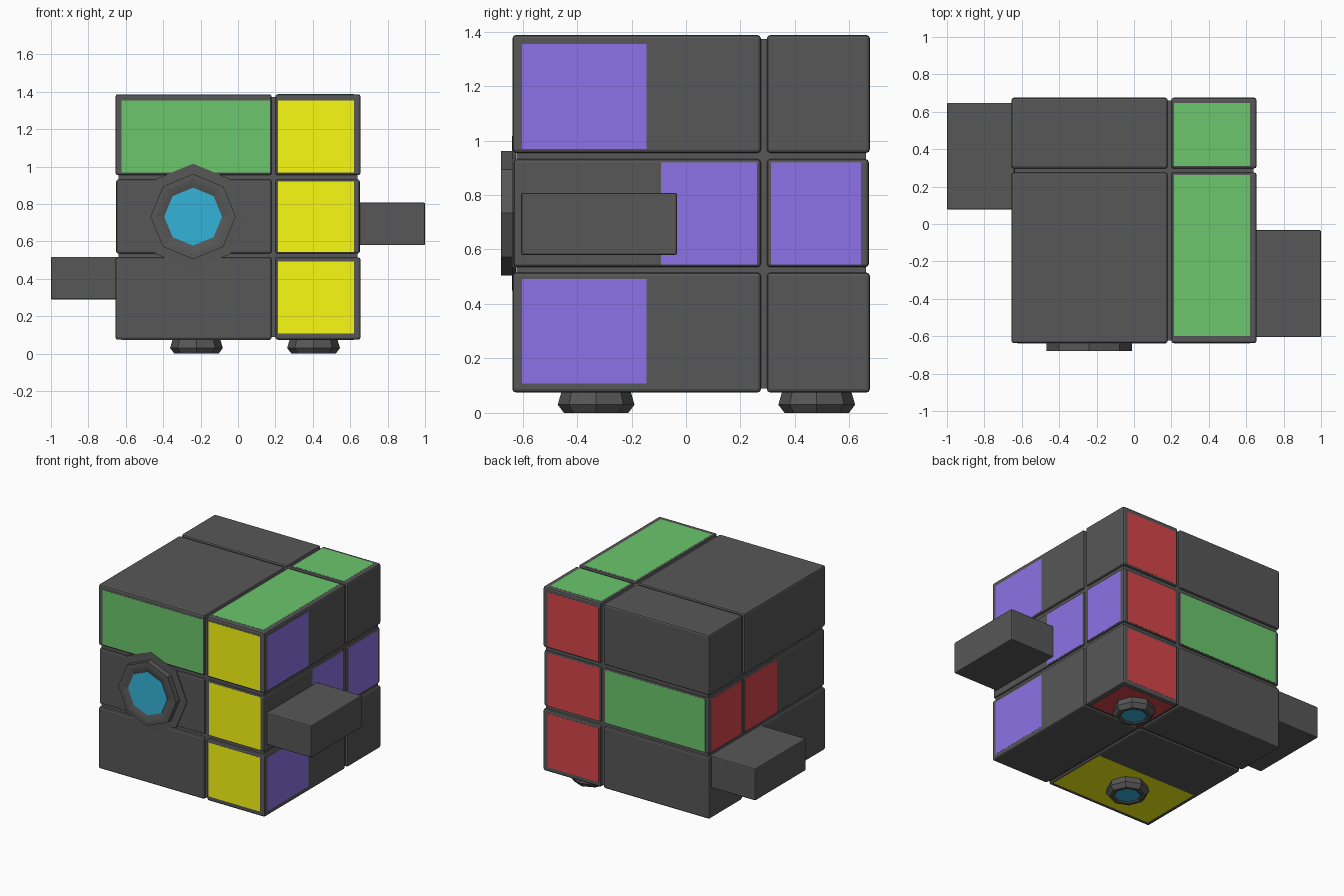
import bpy, bmesh, math
from mathutils import Matrix, Vector

if "Cube" in bpy.data.objects:
    bpy.data.objects.remove(bpy.data.objects["Cube"])

# Outer body limits per axis
LO, HI = (-0.655, -0.637, 0.075), (0.655, 0.675, 1.387)
COLOURS = {
    "dark_grey": (0.095, 0.095, 0.095, 1),
    "green": (0.145, 0.57, 0.15, 1), "yellow": (0.95, 0.95, 0.006, 1),
    "purple": (0.27, 0.17, 0.8, 1), "red": (0.67, 0.06, 0.07, 1),
    "blue": (0.035, 0.45, 0.7, 1)}
mats = {}
for key, rgba in COLOURS.items():
    mats[key] = bpy.data.materials.new(key)
    mats[key].diffuse_color = rgba


def finish(name, bm, colour):
    bmesh.ops.recalc_face_normals(bm, faces=bm.faces)
    me = bpy.data.meshes.new(name)
    bm.to_mesh(me)
    bm.free()
    ob = bpy.data.objects.new(name, me)
    bpy.context.collection.objects.link(ob)
    me.materials.append(mats[colour])
    return ob


def box(name, xr, yr, zr, bevel=0.0, colour="dark_grey"):
    bm = bmesh.new()
    bmesh.ops.create_cube(bm, size=1)
    for v in bm.verts:
        v.co = [(r[0] + r[1]) / 2 + c * (r[1] - r[0]) for c, r in zip(v.co, (xr, yr, zr))]
    if bevel:
        bmesh.ops.bevel(bm, geom=bm.edges[:], offset=bevel, segments=2, profile=0.5, affect='EDGES')
    return finish(name, bm, colour)


def octagon_lathe(name, profile, matrix, colour="dark_grey"):
    """Eight-sided turned shape; profile is (radius, height) pairs, capped at both ends."""
    bm = bmesh.new()
    rings = [[bm.verts.new(matrix @ Vector((r * math.cos(k * math.pi / 4),
                                            r * math.sin(k * math.pi / 4), h)))
              for k in range(8)] for r, h in profile]
    for a, b in zip(rings, rings[1:]):
        for k in range(8):
            bm.faces.new((a[k], a[(k + 1) % 8], b[(k + 1) % 8], b[k]))
    bm.faces.new(rings[0])
    bm.faces.new(rings[-1])
    return finish(name, bm, colour)


def panel(name, axis, side, a, b, colour, inset=0.0):
    """Thin coloured panel on one face; a and b are ranges on the other two axes in order."""
    p = (HI[axis] - inset) if side > 0 else (LO[axis] + inset)
    ranges = [a, b]
    ranges.insert(axis, sorted((p - side * 0.005, p + side * 0.0007)))
    box(name, *ranges, colour=colour)


# Inner core seen in the gaps
box("core", *[(lo + 0.015, hi - 0.015) for lo, hi in zip(LO, HI)])

# Twelve cube blocks, the middle layer very slightly smaller
z_layers = {"lower": (LO[2], 0.515), "middle": (0.535, 0.932), "upper": (0.955, HI[2])}
for layer, zr in z_layers.items():
    i = 0.004 if layer == "middle" else 0
    for xn, xr in (("left", (LO[0] + i, 0.18)), ("right", (0.20, HI[0] - i))):
        for yn, yr in (("front", (LO[1] + i, 0.275)), ("back", (0.297, HI[1] - i))):
            box(f"{layer}_{xn}_{yn}_block", xr, yr, zr, bevel=0.012)

# Coloured panels
WIDE, NARROW = (-0.622, 0.17), (0.215, 0.62)
ROWS = {"lower": (0.108, 0.492, 0), "middle": (0.545, 0.92, 0.004), "upper": (0.968, 1.355, 0)}
panel("front_wide_panel", 1, -1, WIDE, ROWS["upper"][:2], "green")
panel("back_wide_panel", 1, 1, WIDE, ROWS["middle"][:2], "green", 0.004)
for row, (z0, z1, inset) in ROWS.items():
    panel(f"front_{row}_panel", 1, -1, NARROW, (z0, z1), "yellow", inset)
    panel(f"back_{row}_panel", 1, 1, NARROW, (z0, z1), "red", inset)
    if row != "middle":
        panel(f"right_{row}_panel", 0, 1, (-0.602, -0.145), (z0, z1), "purple")
for part, yr in (("inner", (-0.092, 0.26)), ("outer", (0.312, 0.643))):
    panel(f"right_middle_{part}_panel", 0, 1, yr, ROWS["middle"][:2], "purple", 0.004)
    panel(f"left_middle_{part}_panel", 0, -1, yr, ROWS["middle"][:2], "red", 0.004)
panel("top_front_panel", 2, 1, NARROW, (-0.6, 0.263), "green")
panel("top_back_panel", 2, 1, NARROW, (0.31, 0.647), "green")
panel("bottom_front_panel", 2, -1, WIDE, (-0.604, -0.145), "yellow")
panel("bottom_back_panel", 2, -1, NARROW, (0.31, 0.647), "red")

# Side arms
box("right_arm", (0.64, 1.0), (-0.605, -0.033), (0.58, 0.808), bevel=0.007)
box("left_arm", (-1.0, -0.64), (0.077, 0.648), (0.29, 0.518), bevel=0.007)

# Large eye on the front, with a flush flange, straight rim and slightly recessed lens
eye = Matrix.Translation((-0.24, -0.625, 0.733)) @ Matrix.Rotation(math.pi / 2, 4, 'X')
octagon_lathe("eye_rim", [(0.283, 0), (0.283, 0.0135), (0.228, 0.0145), (0.228, 0.055),
                          (0.2, 0.055), (0.185, 0.053), (0.17, 0.05), (0.155, 0.046)], eye)
octagon_lathe("eye_lens", [(0.155, 0.04), (0.155, 0.05)], eye, "blue")

# Two round feet with lenses beneath
for n, (x, y) in (("front", (-0.222, -0.33)), ("back", (0.404, 0.48))):
    m = Matrix.Translation((x, y, 0.085)) @ Matrix.Rotation(math.pi, 4, 'X')
    octagon_lathe(f"{n}_foot", [(0.125, 0), (0.141, 0.055), (0.118, 0.085),
                                (0.095, 0.085), (0.083, 0.075)], m)
    octagon_lathe(f"{n}_foot_lens", [(0.083, 0.07), (0.083, 0.079)], m, "blue")

for m in bpy.data.materials:
    if m.users and not m.is_grease_pencil:
        m.use_nodes = True
        m.node_tree.nodes["Principled BSDF"].inputs["Base Color"].default_value = m.diffuse_color
